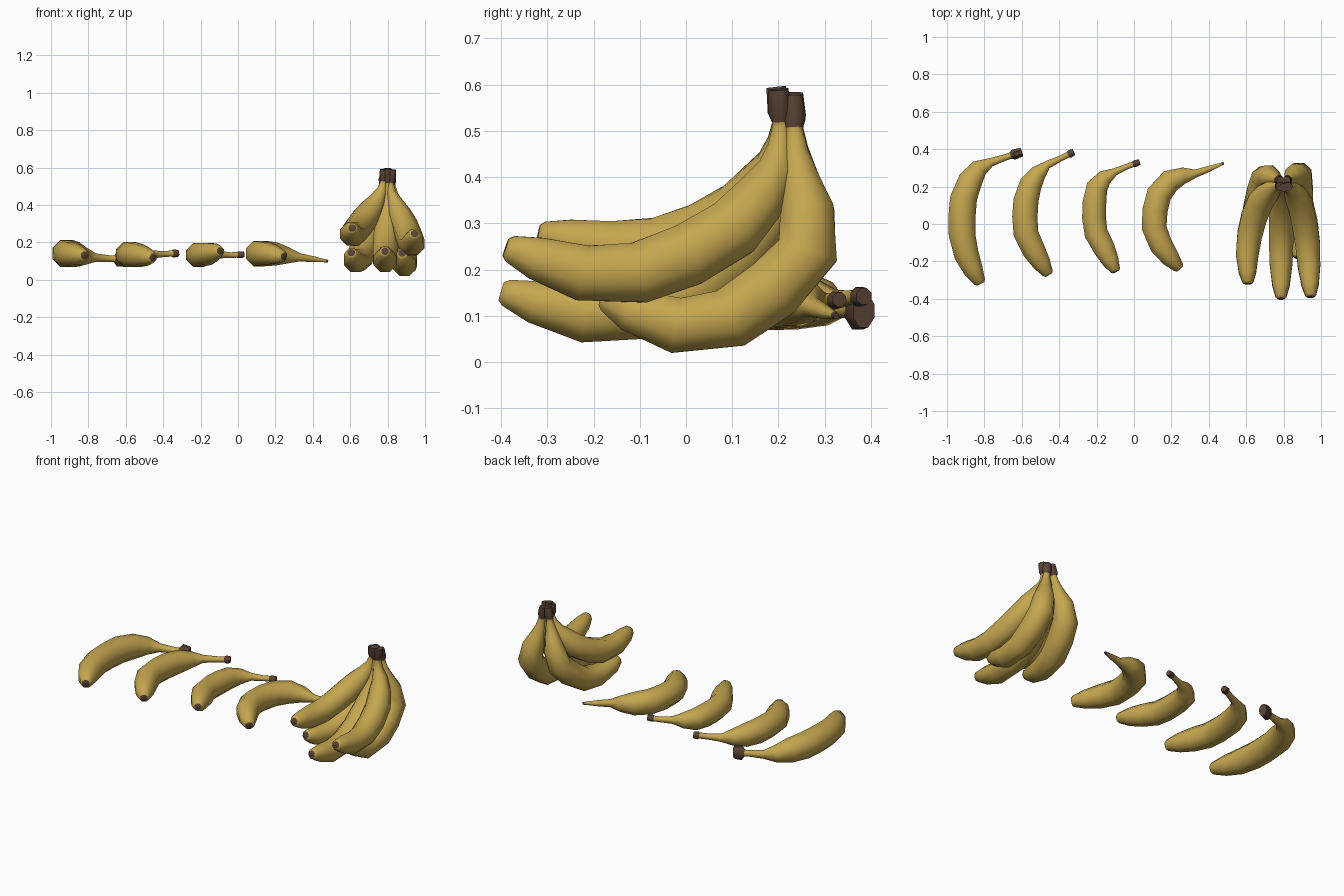
import bpy
import bmesh
from math import cos, sin, pi
from mathutils import Vector

cube = bpy.data.objects.get("Cube")
if cube:
    bpy.data.objects.remove(cube)

SIDES = 8


def make_material(name, color):
    mat = bpy.data.materials.new(name)
    mat.use_nodes = True
    mat.diffuse_color = (*color, 1)
    bsdf = mat.node_tree.nodes["Principled BSDF"]
    bsdf.inputs["Base Color"].default_value = (*color, 1)
    bsdf.inputs["Roughness"].default_value = 0.7
    return mat


peel = make_material("banana yellow", (0.56, 0.385, 0.08))
stalk = make_material("stalk brown", (0.10, 0.055, 0.035))

# Thickness along the fruit, from blossom tip to stem: (fraction of length, share of full radius)
SINGLE = [(0, .3), (.012, .44), (.09, .74), (.19, .93), (.31, 1), (.42, 1.02), (.53, 1.01),
          (.64, .92), (.73, .66), (.81, .32), (.9, .24)]
BUNCHED = [(0, .3), (.012, .44), (.08, .7), (.2, .91), (.34, 1), (.47, 1.03), (.6, 1),
           (.7, .88), (.79, .62), (.86, .4), (.91, .28)]


def smooth_path(points, steps=16):
    """Catmull-Rom curve through the points."""
    pts = [Vector(p) for p in points]
    pts = [2 * pts[0] - pts[1]] + pts + [2 * pts[-1] - pts[-2]]
    out = []
    for a, b, c, d in zip(pts, pts[1:], pts[2:], pts[3:]):
        for i in range(steps):
            t = i / steps
            out.append(0.5 * (2 * b + (c - a) * t + (2 * a - 5 * b + 4 * c - d) * t ** 2
                              + (3 * b - a - 3 * c + d) * t ** 3))
    return out + [pts[-2]]


def sampler(path):
    """Position and direction at a fraction of the path length."""
    dist = [0]
    for a, b in zip(path, path[1:]):
        dist.append(dist[-1] + (b - a).length)

    def at(frac):
        goal = frac * dist[-1]
        i = 0
        while i < len(path) - 2 and dist[i + 1] < goal:
            i += 1
        k = (goal - dist[i]) / (dist[i + 1] - dist[i])
        lo, hi = max(i - 2, 0), min(i + 3, len(path) - 1)
        return path[i].lerp(path[i + 1], k), (path[hi] - path[lo]).normalized()
    return at


def banana(name, points, radius, profile, ref, cap_start, cap_radius, cap_height=1.0):
    """Swept fruit with a brown tip and a brown stalk end beyond cap_start."""
    at = sampler(smooth_path(points))
    stem = profile[-1][1] * radius
    rings = [(t, r * radius, 1) for t, r in profile if t < cap_start]
    rings += [(cap_start, min(stem, cap_radius), 1),
              (cap_start + (1 - cap_start) * 0.3, cap_radius, cap_height),
              (1, cap_radius * 0.85, cap_height)]
    bm = bmesh.new()
    loops = []
    for t, r, tall in rings:
        pos, tangent = at(t)
        side = tangent.cross(ref).normalized()
        up = side.cross(tangent)
        angles = [2 * pi * (k + 0.5) / SIDES for k in range(SIDES)]
        loops.append([bm.verts.new(pos + r * 1.04 * (side * cos(a) + up * sin(a) * tall))
                      for a in angles])
    for (t, _, _), low, high in zip(rings, loops, loops[1:]):
        for k in range(SIDES):
            n = (k + 1) % SIDES
            face = bm.faces.new((low[k], low[n], high[n], high[k]))
            face.material_index = int(t >= cap_start)
    for loop in (loops[0], loops[-1]):
        bm.faces.new(loop).material_index = 1
    bmesh.ops.recalc_face_normals(bm, faces=bm.faces)
    mesh = bpy.data.meshes.new(name)
    bm.to_mesh(mesh)
    bm.free()
    mesh.materials.append(peel)
    mesh.materials.append(stalk)
    obj = bpy.data.objects.new(name, mesh)
    bpy.context.collection.objects.link(obj)
    bpy.ops.object.select_all(action="DESELECT")
    obj.select_set(True)
    bpy.context.view_layer.objects.active = obj
    bpy.ops.object.shade_smooth_by_angle(angle=0.9)


# Loose bananas lying in a row
UP = Vector((0, 0, 1))
banana("loose_banana_large",
       [(-.82, -.32, .13), (-.89, -.18, .135), (-.92, -.05, .14), (-.91, .145, .14),
        (-.87, .24, .135), (-.82, .305, .125), (-.75, .335, .117), (-.6, .385, .11)],
       .074, SINGLE, UP, .93, .029, 1.5)
banana("loose_banana_medium",
       [(-.455, -.272, .12), (-.53, -.15, .13), (-.58, -.04, .135), (-.575, .145, .135),
        (-.535, .24, .135), (-.48, .305, .135), (-.42, .337, .137), (-.322, .385, .142)],
       .069, SINGLE, UP, .96, .022)
banana("loose_banana_small",
       [(-.096, -.255, .155), (-.16, -.13, .14), (-.21, -.02, .133), (-.206, .165, .132),
        (-.17, .235, .135), (-.11, .275, .135), (-.048, .303, .132), (.03, .332, .135)],
       .065, SINGLE, UP, .95, .019)
banana("loose_banana_curved",
       [(.245, -.24, .125), (.155, -.13, .14), (.108, -.02, .14), (.123, .128, .14),
        (.166, .205, .14), (.23, .25, .135), (.33, .27, .12), (.48, .325, .1)],
       .069, SINGLE, UP, .985, .008)

# Bunch of five joined at the crown
SIDEWAYS = Vector((1, 0, 0))
bunch = {
    "bunch_upper_left": [(.61, -.32, .277), (.605, -.17, .245), (.62, -.05, .248),
                         (.665, .1, .31), (.735, .185, .41), (.775, .205, .5), (.78, .2, .59)],
    "bunch_upper_right": [(.945, -.39, .248), (.935, -.21, .19), (.925, -.08, .199),
                          (.895, .09, .28), (.845, .185, .395), (.815, .205, .48),
                          (.825, .2, .59)],
    "bunch_middle": [(.786, -.4, .153), (.786, -.23, .104), (.787, -.11, .108),
                     (.79, .05, .18), (.795, .17, .31), (.8, .21, .43), (.8, .195, .595)],
    "bunch_lower_left": [(.605, -.2, .145), (.62, -.08, .105), (.65, .08, .115),
                         (.69, .225, .225), (.71, .257, .3), (.755, .24, .43),
                         (.785, .232, .58)],
    "bunch_lower_right": [(.877, -.18, .142), (.89, -.05, .085), (.89, .08, .087),
                          (.885, .24, .205), (.875, .266, .29), (.835, .24, .43),
                          (.815, .232, .575)],
}
for name, points in bunch.items():
    banana(name, points, .069, BUNCHED, SIDEWAYS, .92, .026)
